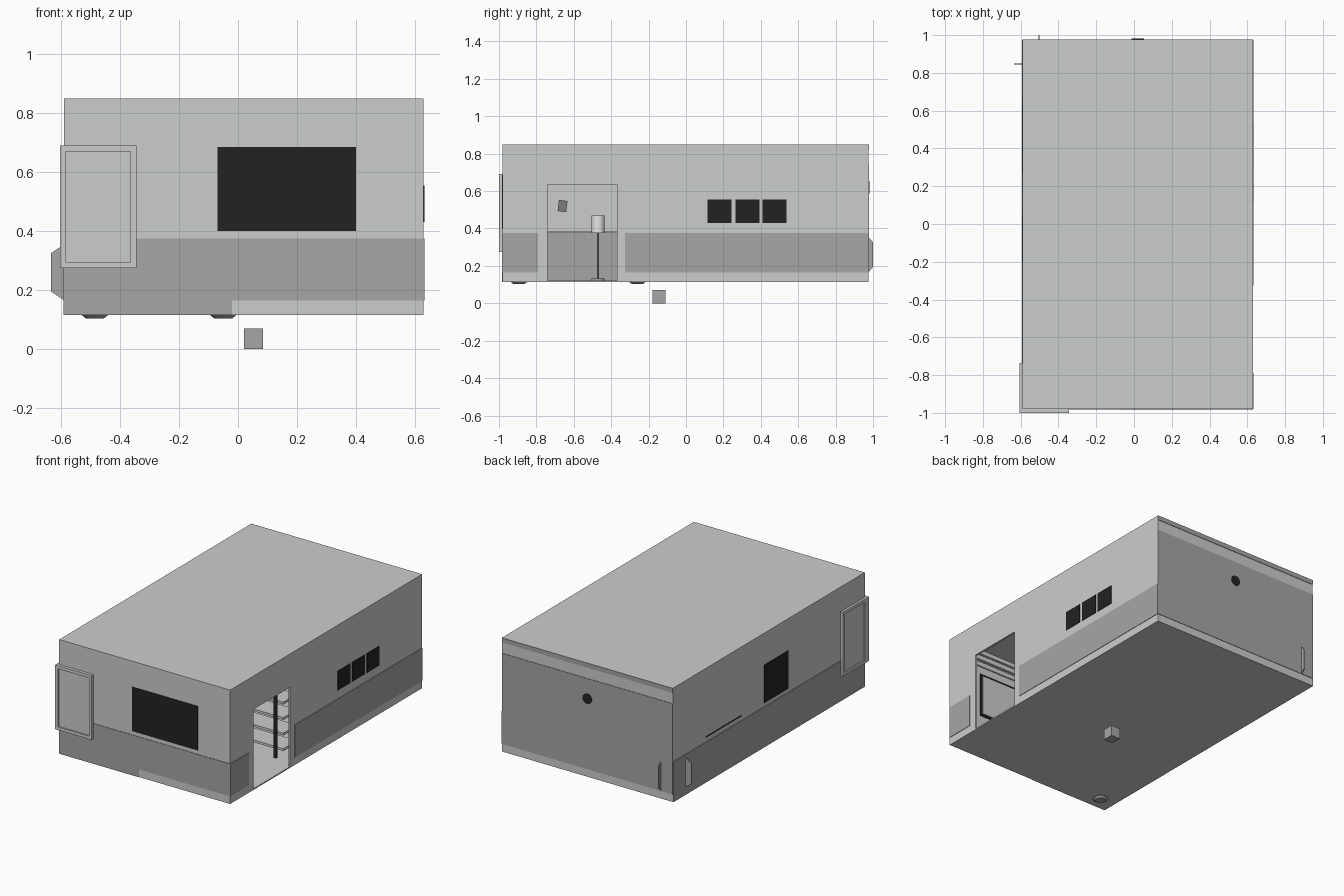
import bpy, bmesh
from mathutils import Vector

old = bpy.data.objects.get("Cube")
if old:
    bpy.data.objects.remove(old, do_unlink=True)


def material(name, r, g, b):
    m = bpy.data.materials.new(name)
    m.use_nodes = True
    m.diffuse_color = (r, g, b, 1)
    m.node_tree.nodes["Principled BSDF"].inputs["Base Color"].default_value = (r, g, b, 1)
    return m


WALL = material("pale grey", 0.6, 0.61, 0.6)
BAND = material("mid grey", 0.38, 0.38, 0.38)
DARK = material("black", 0.016, 0.016, 0.016)
SHADE = material("lamp white", 0.8, 0.8, 0.8)
PICTURE = material("picture grey", 0.2, 0.2, 0.2)

# Room limits
X0, X1, Y0, Y1, Z0, Z1 = -0.59, 0.63, -0.98, 0.975, 0.115, 0.85
T = 0.012    # wall thickness
P = 0.003    # painted plate thickness


def finish(name, bm, mat):
    bmesh.ops.recalc_face_normals(bm, faces=bm.faces)
    me = bpy.data.meshes.new(name)
    bm.to_mesh(me)
    bm.free()
    me.materials.append(mat)
    ob = bpy.data.objects.new(name, me)
    bpy.context.collection.objects.link(ob)
    return ob


def box(name, mat, x, y, z):
    bm = bmesh.new()
    bmesh.ops.create_cube(bm, size=1)
    for v in bm.verts:
        v.co = Vector([(a + b) / 2 + c * (b - a) for (a, b), c in zip((x, y, z), v.co)])
    return finish(name, bm, mat)


def cylinder(name, mat, centre, r, z0, z1, top=None):
    bm = bmesh.new()
    bmesh.ops.create_cone(bm, cap_ends=True, segments=24, radius1=r,
                          radius2=r if top is None else top, depth=z1 - z0)
    bmesh.ops.translate(bm, verts=bm.verts, vec=(*centre, (z0 + z1) / 2))
    for f in bm.faces:
        f.smooth = len(f.verts) == 4
    return finish(name, bm, mat)


def plate(name, mat, side, u, z, lift=P):
    """Thin painted plate on the outside of one wall."""
    if side == "front":
        return box(name, mat, u, (Y0 - lift, Y0), z)
    if side == "back":
        return box(name, mat, u, (Y1, Y1 + lift), z)
    if side == "left":
        return box(name, mat, (X1, X1 + lift), u, z)
    return box(name, mat, (X0 - lift, X0), u, z)


# Shell of the room, with a door opening in the +x wall
DOOR = (-0.74, -0.37)
DOOR_TOP = 0.635
box("floor", WALL, (X0, X1), (Y0, Y1), (Z0, Z0 + 0.008))
box("roof", WALL, (X0, X1), (Y0, Y1), (Z1 - 0.008, Z1))
box("front_wall", WALL, (X0, X1), (Y0, Y0 + T), (Z0, Z1))
box("back_wall", WALL, (X0, X1), (Y1 - T, Y1), (Z0, Z1))
box("right_wall", WALL, (X0, X0 + T), (Y0, Y1), (Z0, Z1))
box("door_wall_front", WALL, (X1 - T, X1), (Y0, DOOR[0]), (Z0, Z1))
box("door_wall_back", WALL, (X1 - T, X1), (DOOR[1], Y1), (Z0, Z1))
box("door_lintel", WALL, (X1 - T, X1), DOOR, (DOOR_TOP, Z1))

# Darker wainscot bands
LOW, HIGH = 0.165, 0.375
plate("door_wall_band_front", BAND, "left", (Y0, -0.79), (LOW, HIGH))
plate("door_wall_band_back", BAND, "left", (-0.325, Y1), (LOW, HIGH))
plate("right_wall_band", BAND, "right", (Y0, Y1), (Z0, HIGH))
plate("front_band", BAND, "front", (X0, X1), (LOW, HIGH))
plate("front_band_foot", BAND, "front", (X0, -0.02), (Z0, LOW))
plate("back_panel", BAND, "back", (X0, X1), (LOW, 0.75))
plate("back_top_strip", BAND, "back", (X0, X1), (0.82, Z1))

# Dark windows
plate("front_window", DARK, "front", (-0.07, 0.4), (0.4, 0.685))
for i, y in enumerate([0.115, 0.265, 0.41]):
    plate(f"small_window_{i + 1}", DARK, "left", (y, y + 0.128), (0.43, 0.555))
plate("right_window", DARK, "right", (-0.2, 0.046), (0.4, 0.645))
plate("right_window_slit", DARK, "right", (0.28, 0.64), (0.404, 0.41))

# Round clock back on the rear wall
clock = cylinder("clock_back", DARK, (0, 0), 0.033, -0.003, 0.003)
clock.rotation_euler.x = 1.5708
clock.location = (0.02, Y1 + 0.003, 0.62)


# Framed boards meeting at the front corner
def framed_board(name, side, u, z, depth, rim):
    plate(name + "_panel", WALL, side, u, z, depth * 0.5)
    plate(name + "_top", WALL, side, u, (z[1] - rim, z[1]), depth)
    plate(name + "_bottom", WALL, side, u, (z[0], z[0] + rim), depth)
    plate(name + "_side_a", WALL, side, (u[0], u[0] + rim), z, depth)
    plate(name + "_side_b", WALL, side, (u[1] - rim, u[1]), z, depth)


framed_board("front_board", "front", (-0.605, -0.345), (0.275, 0.69), 0.02, 0.02)
framed_board("side_board", "right", (Y0, -0.735), (0.275, 0.69), 0.015, 0.02)


# Thin chamfered flaps near the rear corner
def flap(name, place):
    outline = [(0, 0.165), (1, 0.195), (1, 0.325), (0, 0.355)]
    bm = bmesh.new()
    face = bm.faces.new([bm.verts.new(place(u, z)) for u, z in outline])
    ext = bmesh.ops.extrude_face_region(bm, geom=[face])
    verts = [g for g in ext["geom"] if isinstance(g, bmesh.types.BMVert)]
    bmesh.ops.translate(bm, verts=verts, vec=face.normal * 0.006 if face.normal.length
                        else (0.004, 0.004, 0))
    return finish(name, bm, BAND)


flap("side_flap", lambda u, z: (X0 - 0.045 * u, 0.85, z))
flap("back_flap", lambda u, z: (-0.5, Y1 + 0.025 * u, z))

# Hanging cube and bumps under the floor
box("hanging_cube", BAND, (0.02, 0.085), (-0.18, -0.11), (0, 0.07))
for i, c in enumerate([(-0.486, -0.893), (-0.05, -0.26)]):
    cylinder(f"floor_bump_{i + 1}", BAND, c, 0.03, Z0 - 0.012, Z0 + 0.004, 0.05)

# Interior wainscot, rail and crown strips
box("inner_wainscot", BAND, (X0 + T, X0 + T + P), (Y0 + T, Y1 - T), (Z0 + 0.008, HIGH))
box("inner_rail", WALL, (X0 + T, X0 + T + 0.015), (Y0 + T, Y1 - T), (HIGH, HIGH + 0.012))
for i, z in enumerate([0.74, 0.78, 0.815]):
    d = 0.008 * (i + 1)
    box(f"inner_crown_{i + 1}", WALL, (X0 + T, X1 - T), (Y0 + T, Y0 + T + d), (z, z + 0.03))

# Inside of the front window: black surround with a pale pane
YI = Y0 + T
box("window_surround", DARK, (-0.07, 0.4), (YI, YI + 0.006), (0.4, 0.69))
box("window_pane", WALL, (-0.055, 0.385), (YI + 0.006, YI + 0.009), (0.415, 0.675))

# Floor lamp
LAMP = (-0.1, -0.47)
cylinder("lamp_base", BAND, LAMP, 0.035, Z0 + 0.008, Z0 + 0.018)
cylinder("lamp_pole", BAND, LAMP, 0.005, Z0 + 0.018, 0.38)
cylinder("lamp_shade", SHADE, LAMP, 0.035, 0.375, 0.47)

# Small tilted picture on the far wall
picture = box("small_picture", PICTURE, (-0.004, 0.004), (-0.023, 0.023), (-0.03, 0.03))
picture.location = (X0 + T + 0.008, -0.66, 0.52)
picture.rotation_euler.x = -0.12

# Shelf rack and black pole beside the door
for i in range(4):
    z = 0.16 + 0.1 * i
    box(f"shelf_{i + 1}", WALL, (0.2, 0.52), (-0.28, -0.14), (z, z + 0.015))
for i, x in enumerate([0.2, 0.51]):
    box(f"rack_post_{i + 1}", BAND, (x, x + 0.01), (-0.15, -0.14), (Z0, 0.5))
cylinder("black_pole", DARK, (0.5, -0.33), 0.012, 0.135, 0.54)
